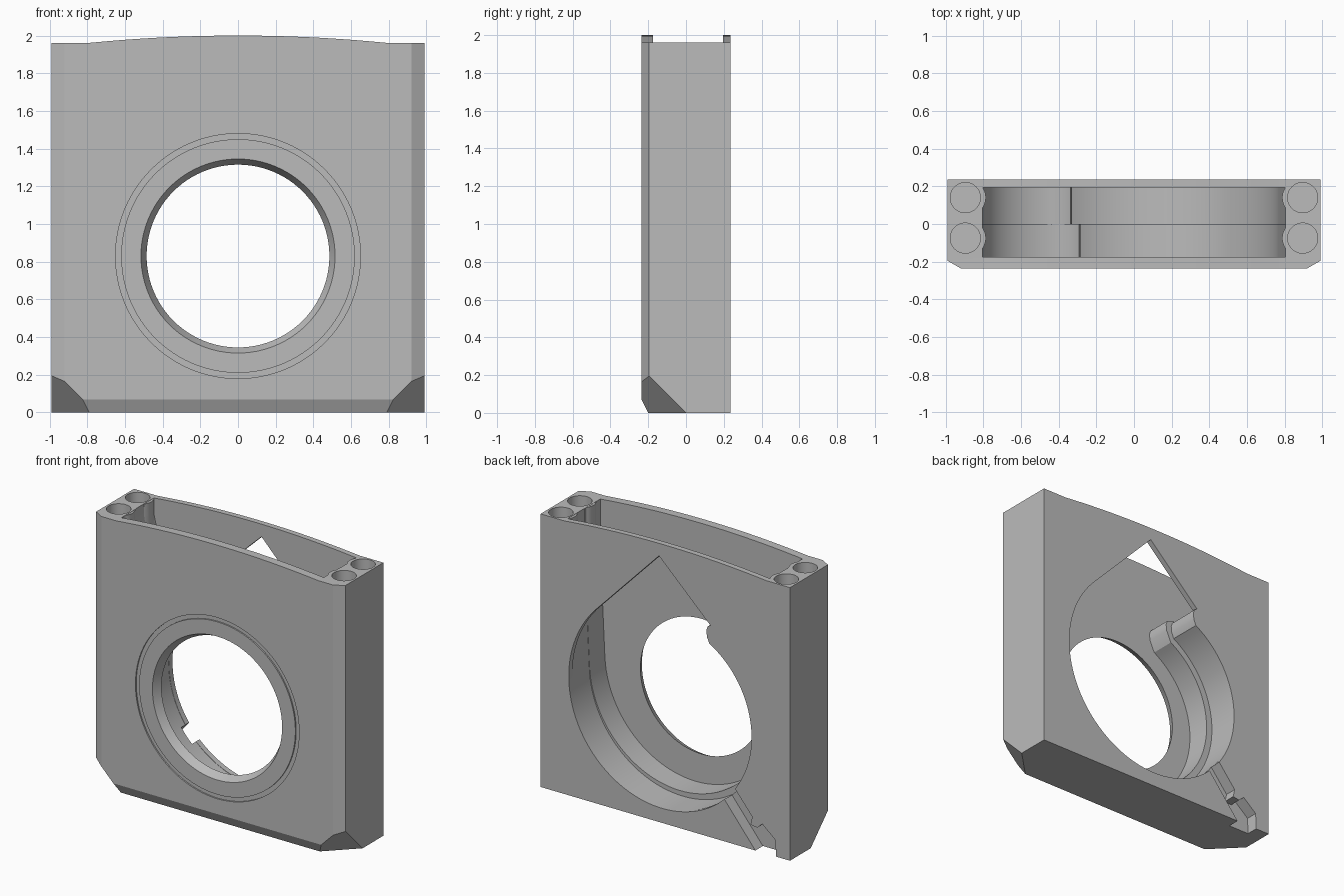
import bpy, bmesh, math
from mathutils import Vector

if "Cube" in bpy.data.objects:
    bpy.data.objects.remove(bpy.data.objects["Cube"], do_unlink=True)

HUB = 0.83          # height of the intake centre
FRONT, BACK = -0.235, 0.235

grey = bpy.data.materials.new("plain_grey")
grey.use_nodes = True
grey.diffuse_color = (0.5, 0.5, 0.5, 1)
grey.node_tree.nodes["Principled BSDF"].inputs["Base Color"].default_value = (0.5, 0.5, 0.5, 1)


def make_object(name, bm):
    bmesh.ops.recalc_face_normals(bm, faces=bm.faces)
    mesh = bpy.data.meshes.new(name)
    bm.to_mesh(mesh)
    bm.free()
    mesh.materials.append(grey)
    obj = bpy.data.objects.new(name, mesh)
    bpy.context.scene.collection.objects.link(obj)
    return obj


def slab(points, y0, y1):
    """Extrude an x-z outline from y0 to y1."""
    bm = bmesh.new()
    face = bm.faces.new([bm.verts.new((x, y0, z)) for x, z in points])
    ext = bmesh.ops.extrude_face_region(bm, geom=[face])
    verts = [g for g in ext["geom"] if isinstance(g, bmesh.types.BMVert)]
    bmesh.ops.translate(bm, verts=verts, vec=(0, y1 - y0, 0))
    return bm


def lathe(profile):
    """Spin a closed (radius, y) profile around the intake axis."""
    bm = bmesh.new()
    verts = [bm.verts.new((r, y, HUB)) for r, y in profile]
    edges = [bm.edges.new((v, verts[i - 1])) for i, v in enumerate(verts)]
    bmesh.ops.spin(bm, geom=verts + edges, cent=(0, 0, HUB), axis=(0, 1, 0),
                   angle=math.tau, steps=96)
    bmesh.ops.remove_doubles(bm, verts=bm.verts, dist=1e-4)
    loose = [e for e in bm.edges if not e.link_faces]
    bmesh.ops.delete(bm, geom=loose, context="EDGES")
    return bm


def post(x, y, radius, z0, z1):
    bm = bmesh.new()
    bmesh.ops.create_cone(bm, cap_ends=True, segments=40, radius1=radius, radius2=radius, depth=z1 - z0)
    bmesh.ops.translate(bm, verts=bm.verts, vec=(x, y, (z0 + z1) / 2))
    return bm


def combine(target, bm, operation="DIFFERENCE"):
    """Apply an exact boolean and discard the helper."""
    tool = make_object("helper", bm)
    tool.hide_render = True
    mod = target.modifiers.new("cut", "BOOLEAN")
    mod.operation, mod.solver, mod.object = operation, "EXACT", tool
    graph = bpy.context.evaluated_depsgraph_get()
    mesh = bpy.data.meshes.new_from_object(target.evaluated_get(graph))
    target.modifiers.clear()
    target.data = mesh
    bpy.data.objects.remove(tool, do_unlink=True)


def spiral(end, inset=0.0, step=0.0):
    """Volute wall from the tongue round to an end angle in degrees."""
    start, count, pts = 122, 72, []
    for i in range(count + 1):
        a = start + (end - start) * i / count
        r = 0.66 + 0.13 * (a - start) / 286 - inset
        r -= step * max(0, min(1, (360 - a) / 120))
        pts.append((r * math.cos(math.radians(a)), HUB + r * math.sin(math.radians(a))))
    return pts


def tongue(shift):
    return [(-0.36 + shift, 1.52), (-0.337 + shift, 1.505), (-0.328 + shift, 1.475),
            (-0.333 + shift, 1.43)]


def duct(inset, step):
    """Spiral chamber opening into the wide outlet at the top."""
    side = 0.805 - inset
    flare = []
    for i in range(13):
        a = math.radians(90 * i / 12)
        flare.append((-0.38 + step - (side - 0.38 + step) * math.cos(a),
                      1.88 + inset - 0.36 * math.sin(a)))
    return (spiral(360, inset, step) + [(side - 0.005, 1.5), (side, 1.7), (side, 2.1), (-side, 2.1)]
            + flare + tongue(step)[1:])


# Housing block with a gently arched top
arch = [(0.8 - 1.6 * i / 32, 2 - 0.04 * (1 - 2 * i / 32) ** 2) for i in range(33)]
bm = slab([(-0.99, 0), (0.99, 0), (0.99, 1.96)] + arch + [(-0.99, 1.96)], FRONT, BACK)

# Bevelled front edges and clipped bottom corners
cuts = [((0, -0.2, 0), (0, -2, -1))]
for s in (-1, 1):
    cuts.append(((s * 0.99, -0.195, 0), (s * 4, -7, 0)))
    cuts.append(((s * 0.99, 0, 0), (s, -1, -1)))
for point, normal in cuts:
    res = bmesh.ops.bisect_plane(bm, geom=bm.verts[:] + bm.edges[:] + bm.faces[:], dist=1e-5,
                                 plane_co=point, plane_no=Vector(normal).normalized(), clear_outer=True)
    rim = [e for e in bm.edges if e.is_boundary]
    bmesh.ops.holes_fill(bm, edges=rim, sides=0)
housing = make_object("blower_housing", bm)

# Air chamber: wider at the back, stepped in at the front
combine(housing, slab(duct(0, 0), 0, 0.195))
combine(housing, slab(duct(0.002, 0.045), -0.175, 0.1))

# Pointed opening in the back wall
opening = spiral(408, 0.002) + [(0.05, 1.91)] + tongue(0.002)
combine(housing, slab(opening, 0.1, 0.3))

# Tapered intake hole and shallow ring groove in the front
combine(housing, lathe([(0, -0.295), (0.545, -0.295), (0.485, -0.175), (0.485, -0.1), (0, -0.1)]))
combine(housing, lathe([(0.62, -0.3), (0.65, -0.3), (0.65, -0.225), (0.62, -0.225)]))

# Cable channel from the chamber to the bottom edge
channel = [(-0.43, 0.35), (-0.52, 0.44), (-0.69, 0.235), (-0.677, 0.176), (-0.73, 0.168),
           (-0.77, 0.204), (-0.875, 0.117), (-0.88, -0.03), (-0.74, -0.03)]
combine(housing, slab(channel, 0.15, 0.3))

# Rounded bosses and pin sockets beside the outlet
sockets = [(s, y) for s in (-1, 1) for y in (-0.075, 0.14)]
for s, y in sockets:
    combine(housing, post(s * 0.88, y, 0.094, 1.78, 1.958), "UNION")
for s, y in sockets:
    combine(housing, post(s * 0.895, y, 0.08, 1.8, 2.1))

# Smooth curves, crisp edges
bpy.ops.object.select_all(action="DESELECT")
housing.select_set(True)
bpy.context.view_layer.objects.active = housing
bpy.ops.object.shade_smooth_by_angle(angle=math.radians(25))
